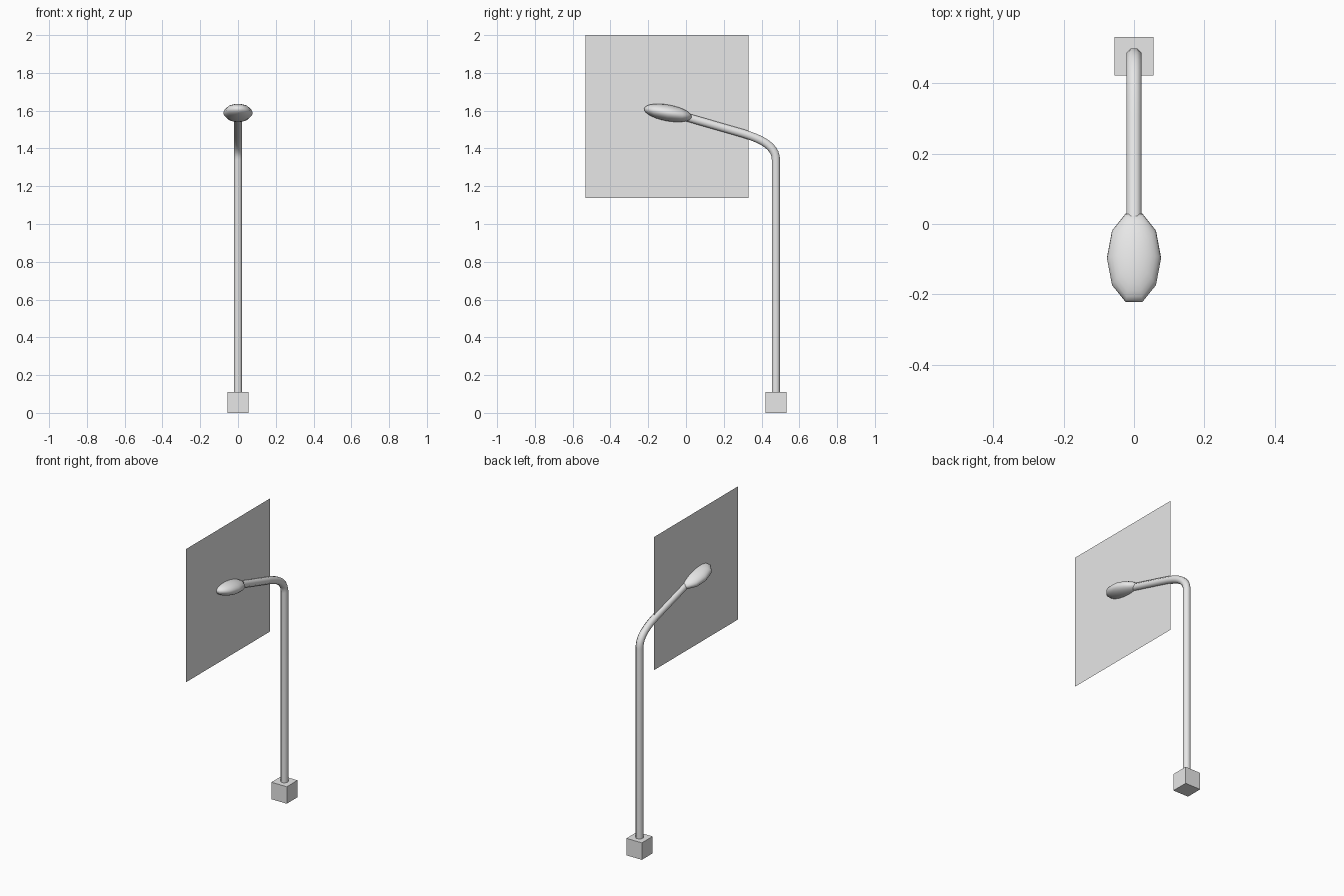
import bpy, bmesh, math
from mathutils import Vector, Matrix

if "Cube" in bpy.data.objects:
    bpy.data.objects.remove(bpy.data.objects["Cube"])

grey = bpy.data.materials.new("light_grey")
grey.diffuse_color = (0.8, 0.8, 0.8, 1)
grey.use_nodes = True
grey.node_tree.nodes["Principled BSDF"].inputs["Base Color"].default_value = grey.diffuse_color


def make_object(name, bm, smooth=False):
    bmesh.ops.recalc_face_normals(bm, faces=bm.faces)
    for f in bm.faces:
        f.smooth = smooth and len(f.verts) <= 4
    mesh = bpy.data.meshes.new(name)
    bm.to_mesh(mesh)
    bm.free()
    mesh.materials.append(grey)
    ob = bpy.data.objects.new(name, mesh)
    bpy.context.collection.objects.link(ob)
    return ob


def bezier(p0, p1, p2, p3, n):
    for i in range(n + 1):
        t = i / n
        u = 1 - t
        yield p0 * u**3 + p1 * 3 * u * u * t + p2 * 3 * u * t * t + p3 * t**3


# Square base block
bm = bmesh.new()
bmesh.ops.create_cube(bm, size=0.11, matrix=Matrix.Translation((0, 0.476, 0.055)))
make_object("base_block", bm)

# Bent pole: upright, curved elbow, sloping arm
corner = [Vector(p) for p in ((0, 0.476, 1.34), (0, 0.476, 1.42),
                              (0, 0.38, 1.455), (0, 0.30, 1.480))]
path = [Vector((0, 0.476, 0.10))] + list(bezier(*corner, 12)) + [Vector((0, -0.02, 1.572))]
sides, radius = 8, 0.0235
bm = bmesh.new()
rings = []
for i, p in enumerate(path):
    d = Vector((0, 0, 0))
    if i > 0:
        d += (p - path[i - 1]).normalized()
    if i < len(path) - 1:
        d += (path[i + 1] - p).normalized()
    d.normalize()
    across = Vector((1, 0, 0))
    up = d.cross(across)
    ring = []
    for k in range(sides):
        a = 2 * math.pi * (k + 0.5) / sides
        ring.append(bm.verts.new(p + radius * (math.cos(a) * across + math.sin(a) * up)))
    rings.append(ring)
for a, b in zip(rings, rings[1:]):
    for k in range(sides):
        j = (k + 1) % sides
        bm.faces.new((a[k], a[j], b[j], b[k]))
bm.faces.new(rings[0])
bm.faces.new(rings[-1])
make_object("bent_pole", bm, smooth=True)

# Flattened, tilted lamp head with a ten-sided outline
bm = bmesh.new()
shape = (Matrix.Translation((0, -0.096, 1.588))
         @ Matrix.Rotation(math.radians(-10.3), 4, 'X')
         @ Matrix.Diagonal((0.077, 0.134, 0.043, 1))
         @ Matrix.Rotation(math.radians(90), 4, 'Z'))
bmesh.ops.create_uvsphere(bm, u_segments=10, v_segments=14, radius=1, matrix=shape)
make_object("lamp_head", bm, smooth=True)

# Thin upright square panel through the lamp head
bm = bmesh.new()
corners = ((-0.533, 1.137), (0.33, 1.137), (0.33, 2.0), (-0.533, 2.0))
bm.faces.new([bm.verts.new((0, y, z)) for y, z in corners])
make_object("glow_panel", bm)
